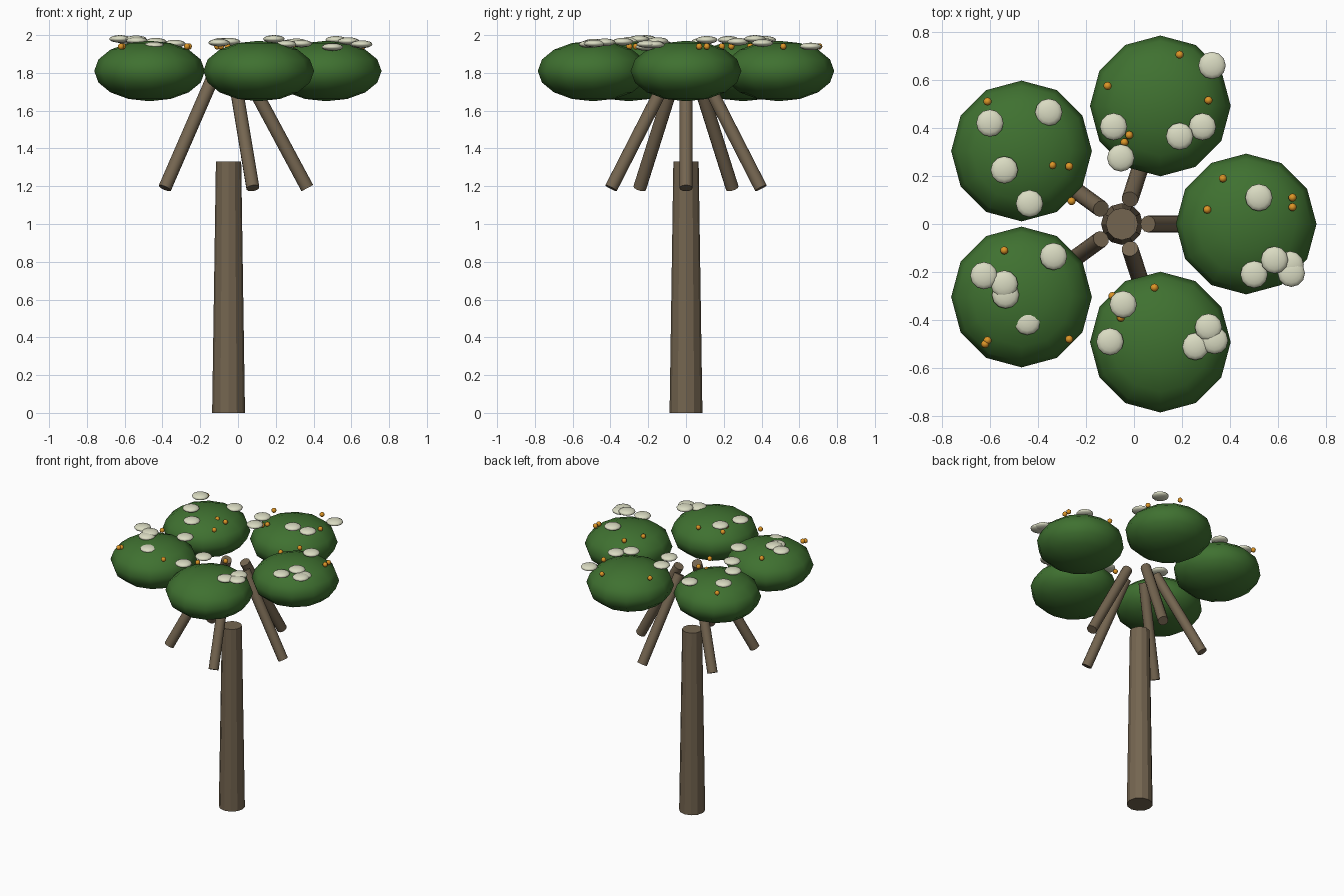
import bpy, math
from mathutils import Vector

if "Cube" in bpy.data.objects:
    bpy.data.objects.remove(bpy.data.objects["Cube"])


def material(name, rgb):
    m = bpy.data.materials.new(name)
    m.diffuse_color = (*rgb, 1)
    m.use_nodes = True
    m.node_tree.nodes["Principled BSDF"].inputs["Base Color"].default_value = m.diffuse_color
    return m


BARK = material("brown bark", (0.175, 0.13, 0.08))
LEAF = material("leaf green", (0.05, 0.165, 0.03))
CREAM = material("cream petals", (0.70, 0.71, 0.54))
ORANGE = material("orange fruit", (0.72, 0.30, 0.02))
TX = -0.05  # trunk axis


def finish(name, mat, angle):
    ob = bpy.context.object
    ob.name = name
    ob.data.materials.append(mat)
    bpy.ops.object.transform_apply(location=False, rotation=False, scale=True)
    bpy.ops.object.shade_smooth_by_angle(angle=math.radians(angle))
    return ob


def blob(name, mat, loc, r, h, seg, rings):
    bpy.ops.mesh.primitive_uv_sphere_add(segments=seg, ring_count=rings, radius=1, location=loc)
    bpy.context.object.scale = (r, r, h)
    return finish(name, mat, 60)


# Trunk
bpy.ops.mesh.primitive_cone_add(vertices=12, radius1=0.087, radius2=0.067, depth=1.33,
                                location=(TX, 0, 0.665))
finish("trunk", BARK, 20)

# Branches lean inwards towards the top, one under each leaf crown
for i in range(5):
    a = i * math.tau / 5
    out = Vector((math.cos(a), math.sin(a), 0))
    low = Vector((TX, 0, 1.19)) + out * 0.417
    top = Vector((TX, 0, 1.765)) + out * 0.108
    axis = top - low
    bpy.ops.mesh.primitive_cylinder_add(vertices=12, radius=0.035, depth=axis.length,
                                        location=(low + top) / 2,
                                        rotation=axis.to_track_quat('Z', 'Y').to_euler())
    finish(f"branch_{i}", BARK, 35)
    blob(f"crown_{i}", LEAF, Vector((TX, 0, 1.81)) + out * 0.517, 0.293, 0.16, 12, 8)

# Flat blossoms scattered over the crowns
blossoms = [
    (.52, .11, 1.975), (.585, -.15, 1.968), (.65, -.17, 1.95), (.655, -.205, 1.952), (.5, -.21, 1.937),
    (.325, .66, 1.94), (.285, .405, 1.958), (.19, .365, 1.98), (-.085, .405, 1.965), (-.055, .275, 1.965),
    (-.6, .42, 1.975), (-.355, .465, 1.938), (-.54, .225, 1.975), (-.435, .085, 1.965),
    (-.625, -.215, 1.98), (-.54, -.25, 1.978), (-.535, -.295, 1.97), (-.335, -.135, 1.955),
    (-.445, -.405, 1.944),
    (-.045, -.335, 1.965), (-.1, -.49, 1.96), (.31, -.43, 1.962), (.335, -.485, 1.955), (.255, -.51, 1.952)]
for i, p in enumerate(blossoms):
    blob(f"blossom_{i}", CREAM, p, 0.057, 0.02, 12, 8)

# Small round fruit
fruit = [
    (.37, .19), (.305, .06), (.66, .11), (.66, .07),
    (.19, .705), (-.11, .575), (.31, .515), (-.02, .37), (-.04, .34),
    (-.61, .51), (-.34, .245), (-.27, .24), (-.26, .095),
    (-.54, -.11), (-.61, -.485), (-.62, -.5), (-.27, -.48),
    (-.09, -.3), (-.055, -.39), (.085, -.265)]
for i, (x, y) in enumerate(fruit):
    blob(f"fruit_{i}", ORANGE, (x, y, 1.94), 0.017, 0.017, 10, 6)
